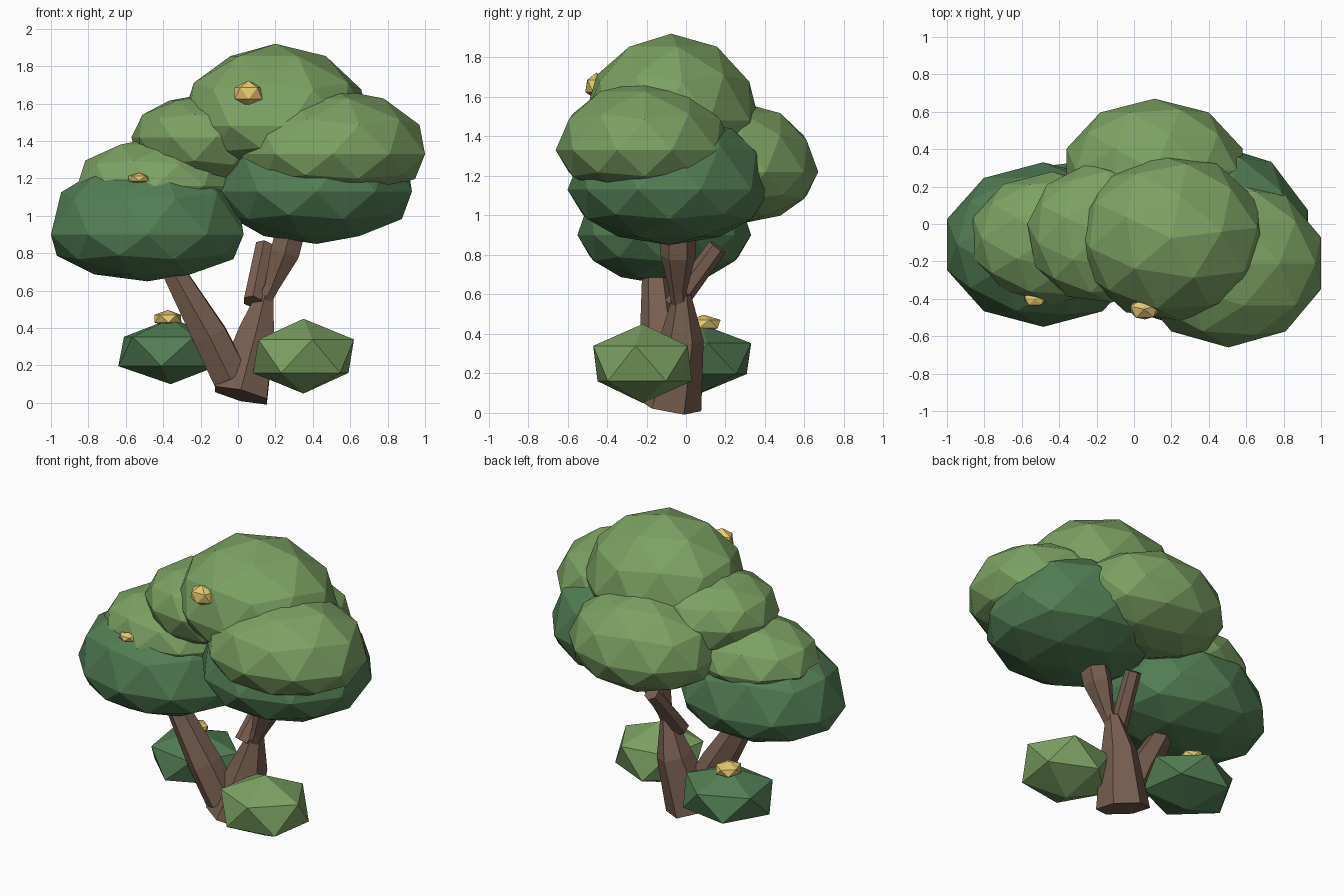
import bpy
import bmesh
from math import radians
from mathutils import Matrix, Vector

cube = bpy.data.objects.get("Cube")
if cube:
    bpy.data.objects.remove(cube, do_unlink=True)


def make_material(name, color):
    mat = bpy.data.materials.new(name)
    mat.use_nodes = True
    mat.diffuse_color = (*color, 1)
    mat.node_tree.nodes["Principled BSDF"].inputs["Base Color"].default_value = (*color, 1)
    return mat


light_green = make_material("light green", (0.20, 0.36, 0.125))
dark_green = make_material("dark green", (0.085, 0.21, 0.088))
bark = make_material("bark brown", (0.19, 0.115, 0.08))
gold = make_material("golden yellow", (0.78, 0.58, 0.16))


def add_object(name, bm, material):
    bmesh.ops.recalc_face_normals(bm, faces=bm.faces[:])
    mesh = bpy.data.meshes.new(name)
    bm.to_mesh(mesh)
    bm.free()
    mesh.materials.append(material)
    obj = bpy.data.objects.new(name, mesh)
    bpy.context.collection.objects.link(obj)
    return obj


def add_blob(name, low, high, material, waist=None, detail=2, spin=0):
    """Faceted ball filling the box low..high, widest at the waist height."""
    bm = bmesh.new()
    bmesh.ops.create_icosphere(bm, subdivisions=detail, radius=1)
    turn = Matrix.Rotation(radians(spin), 4, "Z")
    bmesh.ops.transform(bm, matrix=turn, verts=bm.verts)
    for axis in (0, 1):
        values = [v.co[axis] for v in bm.verts]
        start, size = min(values), max(values) - min(values)
        for v in bm.verts:
            t = (v.co[axis] - start) / size
            v.co[axis] = low[axis] + t * (high[axis] - low[axis])
    if waist is None:
        waist = (low[2] + high[2]) / 2
    for v in bm.verts:
        reach = high[2] - waist if v.co.z > 0 else waist - low[2]
        v.co.z = waist + v.co.z * reach
    return add_object(name, bm, material)


def add_limb(name, points, radii, sides=6):
    """Tapered many-sided limb running through the points."""
    bm = bmesh.new()
    points = [Vector(p) for p in points]
    rings = []
    for i, (point, radius) in enumerate(zip(points, radii)):
        along = points[min(i + 1, len(points) - 1)] - points[max(i - 1, 0)]
        along.normalize()
        side = along.cross(Vector((1, 0, 0))).normalized()
        ring = []
        for k in range(sides):
            arm = Matrix.Rotation(radians(360 * k / sides), 3, along) @ side
            ring.append(bm.verts.new(point + arm * radius))
        rings.append(ring)
    for lower, upper in zip(rings, rings[1:]):
        for k in range(sides):
            n = (k + 1) % sides
            bm.faces.new((lower[k], lower[n], upper[n], upper[k]))
    bm.faces.new(rings[0])
    bm.faces.new(rings[-1])
    return add_object(name, bm, bark)


# Trunk and branches
add_limb("main_trunk",
         [(0.015, -0.085, 0.04), (0.1, -0.02, 0.38), (0.15, -0.02, 0.6)],
         [0.165, 0.11, 0.045])
add_limb("left_trunk",
         [(-0.04, -0.1, 0.14), (-0.15, -0.13, 0.36), (-0.39, -0.16, 0.78)],
         [0.11, 0.105, 0.06])
add_limb("upper_branch",
         [(0.13, -0.03, 0.52), (0.18, -0.04, 0.62), (0.25, -0.04, 0.8), (0.28, -0.04, 0.92)],
         [0.04, 0.045, 0.09, 0.09])
add_limb("back_branch",
         [(0.08, -0.06, 0.54), (0.14, 0.16, 0.84)], [0.055, 0.05])

# Crown, lower dark layer
add_blob("left_lower_foliage", (-1, -0.55, 0.65), (0.03, 0.33, 1.33), dark_green, 0.9)
add_blob("right_lower_foliage", (-0.09, -0.6, 0.85), (0.93, 0.43, 1.56), dark_green, 1.13)

# Crown, upper light layer
add_blob("left_foliage", (-0.86, -0.43, 1), (-0.02, 0.28, 1.42), light_green, 1.16)
add_blob("middle_foliage", (-0.57, -0.42, 1.14), (0.2, 0.32, 1.65), light_green, 1.42, spin=10)
add_blob("right_foliage", (0.01, -0.66, 1.08), (1, 0.24, 1.68), light_green, 1.33)
add_blob("top_foliage", (-0.31, -0.52, 1.22), (0.71, 0.37, 1.92), light_green, 1.48, spin=8)
add_blob("back_foliage", (-0.36, -0.1, 0.96), (0.58, 0.67, 1.57), light_green, 1.22)

# Bushes at the foot
add_blob("right_bush", (0.08, -0.47, 0.05), (0.62, 0.03, 0.45), light_green, detail=1, spin=-8)
add_blob("left_bush", (-0.64, -0.18, 0.1), (-0.08, 0.33, 0.45), dark_green, detail=1, spin=8)

# Golden fruit
fruit = [("crown_fruit", (0.055, -0.455, 1.655), (0.075, 0.055, 0.068)),
         ("left_fruit", (-0.53, -0.4, 1.2), (0.055, 0.04, 0.03)),
         ("bush_fruit", (-0.375, 0.09, 0.45), (0.072, 0.085, 0.047))]
for name, centre, half in fruit:
    c, h = Vector(centre), Vector(half)
    add_blob(name, c - h, c + h, gold, detail=1, spin=20)
